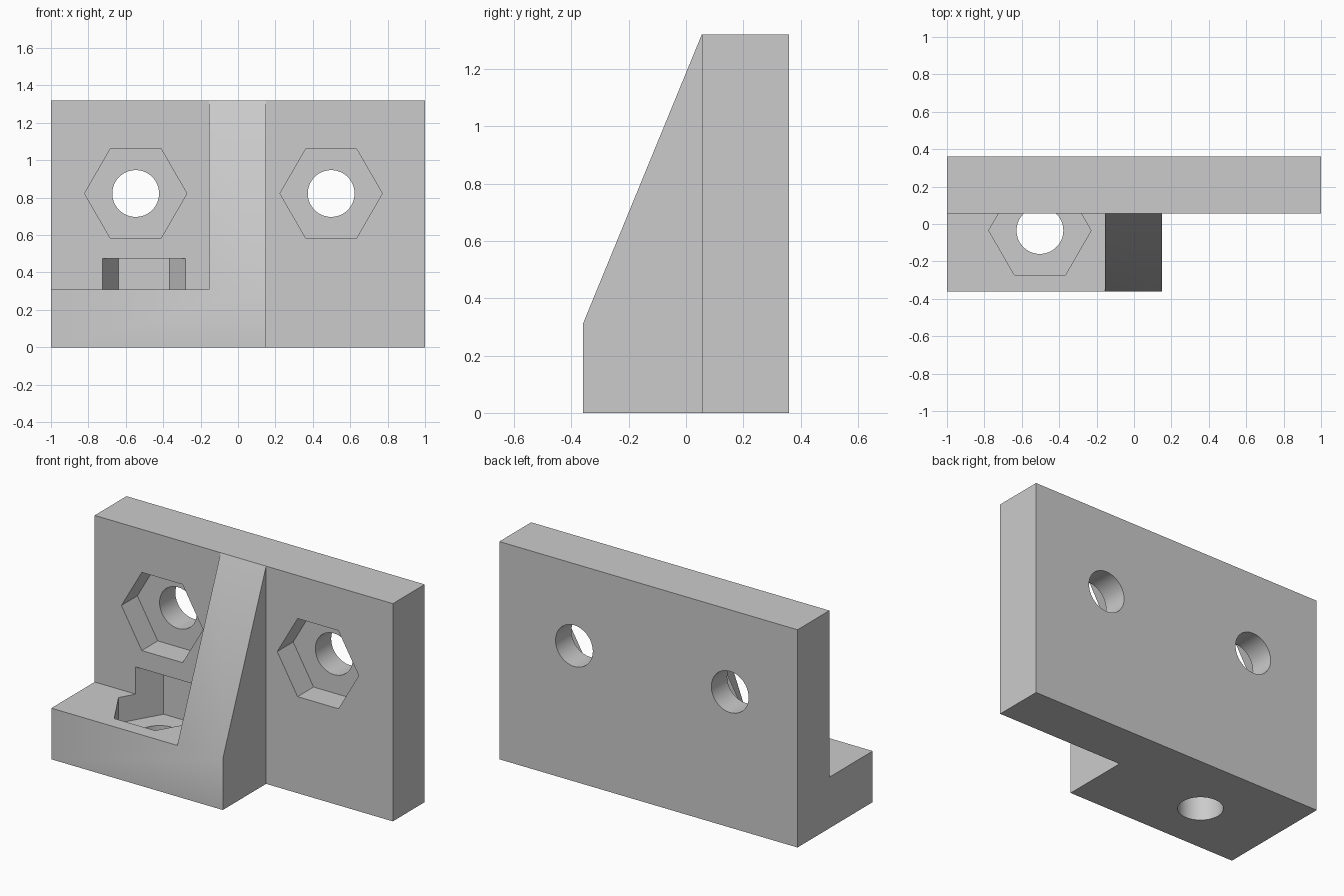
import bpy
import bmesh
from math import pi, radians
from mathutils import Matrix, Vector

old = bpy.data.objects.get("Cube")
if old:
    bpy.data.objects.remove(old, do_unlink=True)

grey = bpy.data.materials.new("plain grey")
grey.use_nodes = True
colour = (0.6, 0.6, 0.6, 1)
grey.diffuse_color = colour
grey.node_tree.nodes["Principled BSDF"].inputs["Base Color"].default_value = colour


def make_object(name, bm):
    bmesh.ops.recalc_face_normals(bm, faces=bm.faces)
    mesh = bpy.data.meshes.new(name)
    bm.to_mesh(mesh)
    bm.free()
    mesh.materials.append(grey)
    obj = bpy.data.objects.new(name, mesh)
    bpy.context.collection.objects.link(obj)
    return obj


def extrude_yz(name, outline, x0, x1):
    """Extrude a side outline along x."""
    bm = bmesh.new()
    face = bm.faces.new([bm.verts.new((x0, y, z)) for y, z in outline])
    solid = bmesh.ops.extrude_face_region(bm, geom=[face])["geom"]
    verts = [v for v in solid if isinstance(v, bmesh.types.BMVert)]
    bmesh.ops.translate(bm, verts=verts, vec=(x1 - x0, 0, 0))
    return make_object(name, bm)


def prism(name, sides, radius, start, end):
    """Prism from start to end, with a corner pointing along x."""
    start, end = Vector(start), Vector(end)
    axis = end - start
    turn = Matrix.Rotation(pi / 2, 4, "X") if abs(axis.y) > abs(axis.z) else Matrix()
    # The cone's first corner lies on y, so a quarter turn brings it to x
    spin = Matrix.Rotation(pi / 2, 4, "Z")
    bm = bmesh.new()
    bmesh.ops.create_cone(bm, cap_ends=True, segments=sides, radius1=radius,
                          radius2=radius, depth=axis.length,
                          matrix=Matrix.Translation((start + end) / 2) @ turn @ spin)
    return make_object(name, bm)


def combine(target, tool, operation):
    mod = target.modifiers.new(tool.name, "BOOLEAN")
    mod.operation = operation
    mod.solver = "EXACT"
    mod.object = tool
    bpy.context.view_layer.objects.active = target
    bpy.ops.object.modifier_apply(modifier=mod.name)
    bpy.data.objects.remove(tool, do_unlink=True)


FRONT, FACE, BACK = -0.36, 0.055, 0.36
FOOT_TOP, TOP = 0.31, 1.32
INNER = 0.2          # depth at which foot and rib end inside the plate
HEX, BORE = 0.2735, 0.125

# Upright plate, foot and sloping rib joined in one body
bracket = extrude_yz("bracket", [(FACE, 0), (BACK, 0), (BACK, TOP), (FACE, TOP)], -1, 1)
rib = extrude_yz("rib", [(FRONT, 0), (INNER, 0), (INNER, 1), (FACE, TOP), (FRONT, FOOT_TOP)],
                 -0.155, 0.15)
foot = extrude_yz("foot", [(FRONT, 0), (INNER, 0), (INNER, FOOT_TOP), (FRONT, FOOT_TOP)], -1, 0)
combine(bracket, rib, "UNION")
combine(bracket, foot, "UNION")

# Bolt holes with nut pockets through the plate
for x in (-0.547, 0.498):
    z = 0.822
    combine(bracket, prism("nut_pocket", 6, HEX, (x, -0.02, z), (x, 0.208, z)), "DIFFERENCE")
    combine(bracket, prism("bolt_hole", 64, BORE, (x, 0.1, z), (x, 0.5, z)), "DIFFERENCE")

# Bolt hole with nut pocket in the foot, reaching into the plate
x, y = -0.503, -0.035
combine(bracket, prism("foot_nut_pocket", 6, HEX, (x, y, 0.155), (x, y, 0.475)), "DIFFERENCE")
combine(bracket, prism("foot_bolt_hole", 64, BORE, (x, y, -0.1), (x, y, 0.25)), "DIFFERENCE")

# Merge flat neighbouring faces, then smooth the gentle edges
bm = bmesh.new()
bm.from_mesh(bracket.data)
bmesh.ops.remove_doubles(bm, verts=bm.verts, dist=0.0001)
bmesh.ops.dissolve_limit(bm, angle_limit=radians(0.5), verts=bm.verts, edges=bm.edges)
bm.to_mesh(bracket.data)
bm.free()

bpy.ops.object.select_all(action="DESELECT")
bracket.select_set(True)
bpy.context.view_layer.objects.active = bracket
bpy.ops.object.shade_smooth_by_angle(angle=radians(30))
